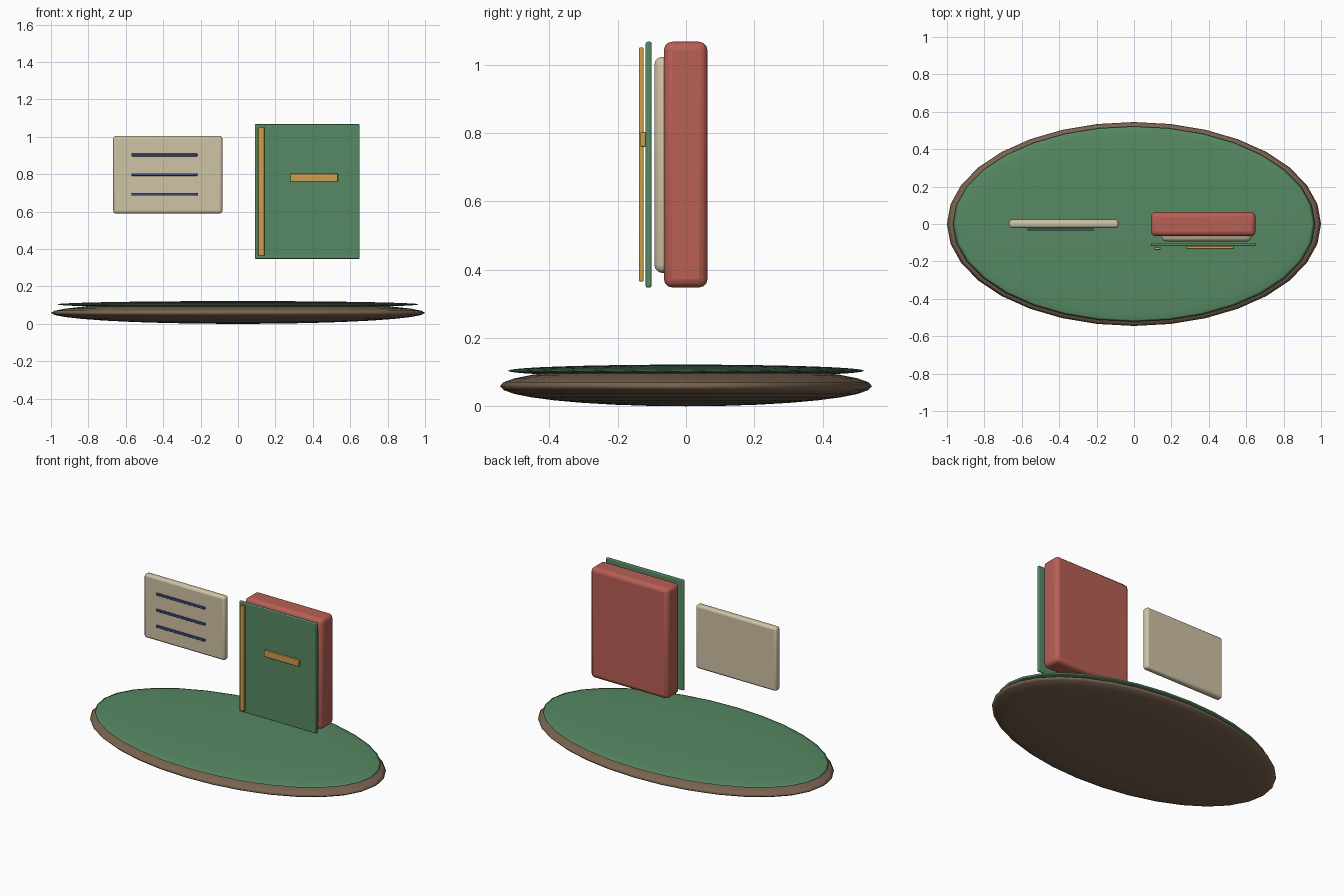
import bpy, math

if "Cube" in bpy.data.objects:
    bpy.data.objects.remove(bpy.data.objects["Cube"])


def material(name, rgb):
    m = bpy.data.materials.new(name)
    m.diffuse_color = (*rgb, 1)
    m.use_nodes = True
    m.node_tree.nodes["Principled BSDF"].inputs["Base Color"].default_value = m.diffuse_color
    return m


BROWN = material("wood_brown", (0.19, 0.125, 0.08))
GREEN = material("green", (0.095, 0.25, 0.125))
RED = material("red", (0.48, 0.115, 0.09))
CREAM = material("cream", (0.63, 0.55, 0.38))
GOLD = material("gold", (0.60, 0.35, 0.07))
BLUE = material("ink_blue", (0.045, 0.08, 0.22))


def finish(ob, name, mat):
    ob.name = name
    ob.data.materials.append(mat)
    bpy.ops.object.transform_apply(location=False, rotation=False, scale=True)


def disc(name, z, radii, mat):
    bpy.ops.mesh.primitive_uv_sphere_add(segments=32, ring_count=16, location=(0, 0, z))
    ob = bpy.context.object
    ob.scale = radii
    finish(ob, name, mat)
    bpy.ops.object.shade_smooth()


def slab(name, x, y, z, bevel, mat):
    """Rounded box given by its (min, max) range on each axis."""
    ranges = (x, y, z)
    bpy.ops.mesh.primitive_cube_add(size=1, location=[(a + b) / 2 for a, b in ranges])
    ob = bpy.context.object
    ob.scale = [b - a for a, b in ranges]
    finish(ob, name, mat)
    mod = ob.modifiers.new("rounded_edges", 'BEVEL')
    mod.width = bevel
    mod.segments = 3
    bpy.ops.object.shade_smooth_by_angle(angle=math.radians(35))


# Oval base with a green top
disc("base", 0.059, (1.0, 0.545, 0.059), BROWN)
disc("base_top", 0.104, (0.968, 0.522, 0.018), GREEN)

# Book: back block, pages, front cover and gold trim
slab("book_body", (0.09, 0.65), (-0.065, 0.063), (0.348, 1.068), 0.025, RED)
slab("book_pages", (0.147, 0.628), (-0.093, -0.005), (0.39, 1.024), 0.025, CREAM)
slab("book_cover", (0.09, 0.65), (-0.118, -0.101), (0.348, 1.068), 0.005, GREEN)
slab("spine_strip", (0.108, 0.142), (-0.138, -0.124), (0.365, 1.051), 0.004, GOLD)
slab("cover_label", (0.28, 0.534), (-0.134, -0.118), (0.76, 0.803), 0.004, GOLD)

# Floating note card with ruled lines
slab("note_card", (-0.667, -0.083), (-0.021, 0.023), (0.59, 1.005), 0.015, CREAM)
for i, z in enumerate((0.903, 0.798, 0.693)):
    slab(f"note_line_{i + 1}", (-0.57, -0.217), (-0.036, -0.023),
         (z - 0.007, z + 0.007), 0.003, BLUE)
